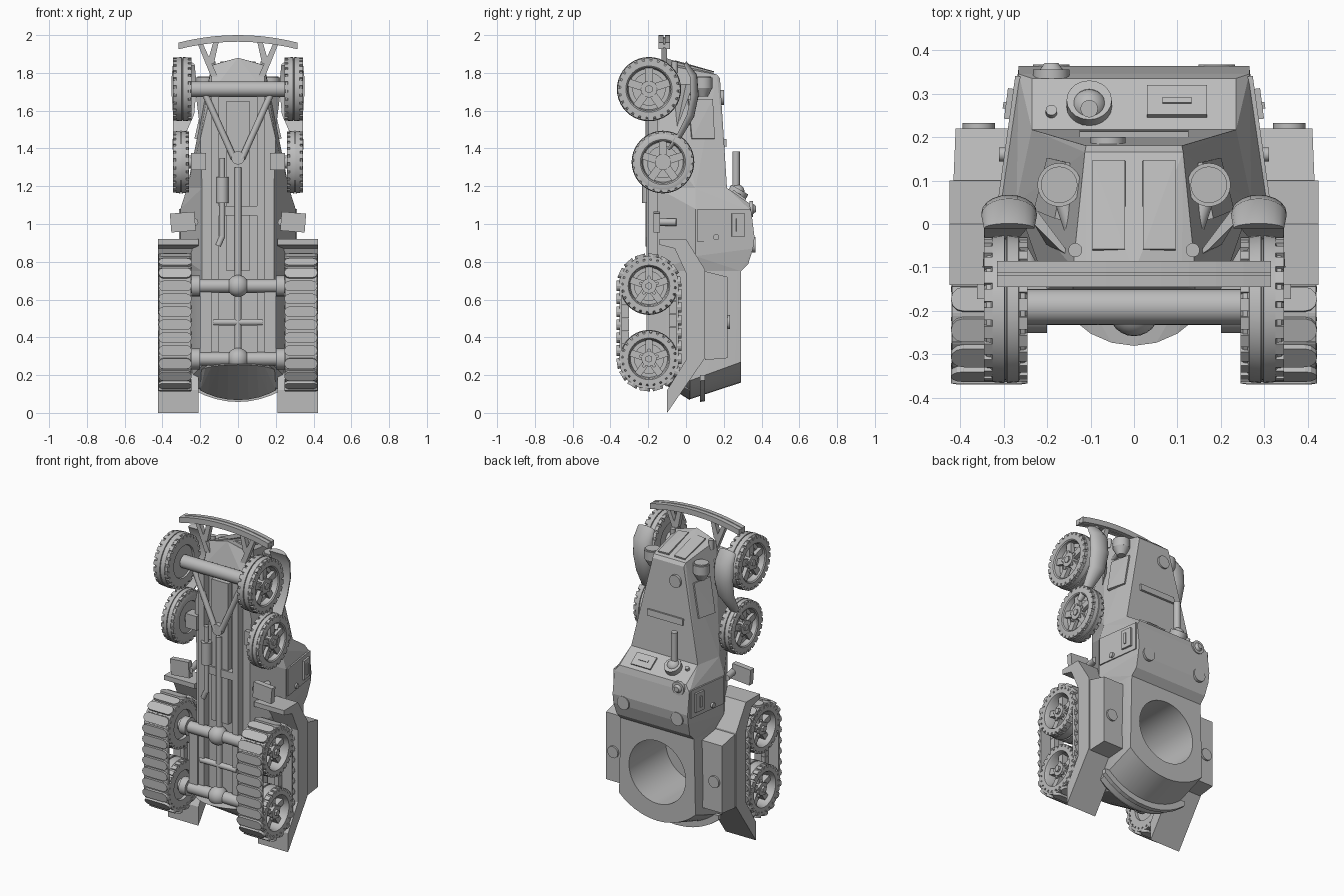
import bpy, bmesh, math
from mathutils import Vector, Matrix

cube = bpy.data.objects.get("Cube")
if cube:
    bpy.data.objects.remove(cube)

paint = bpy.data.materials.new("plain grey")
paint.use_nodes = True
GREY = (0.5, 0.5, 0.5, 1)
paint.diffuse_color = GREY
paint.node_tree.nodes["Principled BSDF"].inputs["Base Color"].default_value = GREY


def finish(name, bm, both=False, smooth=False):
    """Turn a bmesh into an object, optionally with its twin across x = 0."""
    bmesh.ops.recalc_face_normals(bm, faces=bm.faces[:])
    if both:
        twin = bmesh.ops.duplicate(bm, geom=bm.verts[:] + bm.edges[:] + bm.faces[:])["geom"]
        bmesh.ops.scale(bm, vec=(-1, 1, 1), verts=[g for g in twin if isinstance(g, bmesh.types.BMVert)])
        bmesh.ops.reverse_faces(bm, faces=[g for g in twin if isinstance(g, bmesh.types.BMFace)])
    mesh = bpy.data.meshes.new(name)
    bm.to_mesh(mesh)
    bm.free()
    mesh.materials.append(paint)
    obj = bpy.data.objects.new(name, mesh)
    bpy.context.collection.objects.link(obj)
    if smooth:
        bpy.ops.object.select_all(action="DESELECT")
        obj.select_set(True)
        bpy.context.view_layer.objects.active = obj
        bpy.ops.object.shade_smooth_by_angle(angle=math.radians(35))
    return obj


def hull(name, points, symmetric=True, both=False):
    bm = bmesh.new()
    for x, y, z in points:
        bm.verts.new((x, y, z))
        if symmetric and x:
            bm.verts.new((-x, y, z))
    bmesh.ops.convex_hull(bm, input=bm.verts[:])
    bmesh.ops.dissolve_limit(bm, angle_limit=0.02, verts=bm.verts[:], edges=bm.edges[:])
    return finish(name, bm, both)


def thicken(bm, outline, offset):
    """Extrude a flat outline by an offset."""
    new = bmesh.ops.extrude_face_region(bm, geom=[bm.faces.new([bm.verts.new(p) for p in outline])])["geom"]
    bmesh.ops.translate(bm, vec=offset, verts=[g for g in new if isinstance(g, bmesh.types.BMVert)])


def put_rod(bm, a, b, r, r2=None, seg=20):
    a, b = Vector(a), Vector(b)
    turn = (b - a).to_track_quat("Z", "Y").to_matrix().to_4x4()
    bmesh.ops.create_cone(bm, cap_ends=True, segments=seg, radius1=r, radius2=r if r2 is None else r2,
                          depth=(b - a).length, matrix=Matrix.Translation((a + b) / 2) @ turn)


def rod(name, a, b, r, r2=None, both=False, seg=20):
    bm = bmesh.new()
    put_rod(bm, a, b, r, r2, seg)
    return finish(name, bm, both, True)


def put_box(bm, centre, size, turn=Matrix()):
    bmesh.ops.create_cube(bm, size=1, matrix=Matrix.Translation(centre) @ turn @ Matrix.Diagonal((*size, 1)))


def box(name, centre, size, both=False, angle=0):
    bm = bmesh.new()
    put_box(bm, centre, size, Matrix.Rotation(angle, 4, "Y"))
    return finish(name, bm, both)


def ball(name, centre, r):
    bm = bmesh.new()
    bmesh.ops.create_uvsphere(bm, u_segments=24, v_segments=14, radius=r, matrix=Matrix.Translation(centre))
    return finish(name, bm, False, True)


def plate(name, corners, depth=0.009, both=False):
    """A raised panel lying on a sloping surface."""
    pts = [Vector(c) for c in corners]
    n = (pts[1] - pts[0]).cross(pts[2] - pts[0]).normalized() * depth
    return hull(name, [p + s * n for p in pts for s in (-1, 1)], False, both)


def wheel(name, centre, r, width):
    """Notched tyre, deep rim and five spokes, on both sides."""
    bm = bmesh.new()
    c, seg = Vector(centre), 40
    section = [(-.5, .6), (-.5, .88), (-.44, .93), (-.34, .94), (-.3, .985), (-.03, 1), (-.02, .96), (.02, .96), (.03, 1),
               (.3, .985), (.34, .94), (.44, .93), (.5, .88), (.5, .72), (.44, .68), (.1, .64), (.1, .5)]
    rings = [[bm.verts.new(c + Vector((x * width, k * r * math.cos(t), k * r * math.sin(t)))) for x, k in section]
             for t in (math.tau * i / seg for i in range(seg))]
    for i, ring in enumerate(rings):
        after = rings[(i + 1) % seg]
        for j in range(len(section)):
            k = (j + 1) % len(section)
            bm.faces.new((ring[j], ring[k], after[k], after[j]))
    X = Vector((1, 0, 0))
    put_rod(bm, c - X * width * .4, c, r * .66, seg=seg)
    put_rod(bm, c, c + X * width * .42, r * .26)
    put_rod(bm, c, c + X * width * .5, r * .13, seg=6)
    for i in range(5):
        turn = Matrix.Rotation(math.tau * i / 5, 4, "X")
        put_box(bm, c + turn @ Vector((width * .2, 0, r * .42)), (width * .25, r * .24, r * .5), turn)
        put_rod(bm, c + turn @ Vector((0, 0, r * .3)), c + turn @ Vector((width * .4, 0, r * .3)), r * .06, seg=6)
    for i in range(24):
        for side in (-1, 1):
            turn = Matrix.Rotation(math.tau * (i + side / 4) / 24, 4, "X")
            put_box(bm, c + turn @ Vector((side * width * .4, 0, r * .92)), (width * .2, r * .17, r * .11), turn)
    return finish(name, bm, True, True)


def tail_arc(y, z, radius, xs=(0, .055, .11, .16, .2, .235, .27)):
    """Points of the rounded tail at one height of the body."""
    return [(x, y, z + radius - math.sqrt(radius ** 2 - x * x)) for x in xs]


# armoured body
hull("bonnet", [(.11, -.1, 1.85), (0, -.11, 1.88), (.14, -.1, 1.84), (.113, .165, 1.79), (.11, .18, 1.77), (.14, -.15, 1.7),
                (.235, .217, 1.19), (.27, .05, 1.19), (.19, -.15, 1.19), (.2, -.15, 1.45)])
hull("cab", [(.235, .217, 1.19), (.235, .335, 1.11), (.265, .345, 1.07), (.265, .363, .93), (.265, .355, .87), (.258, .33, .79),
             (.26, .29, .75), (.305, .05, 1.08), (.305, .05, .83), (.27, .05, 1.19), (.285, .05, .75), (.19, -.15, 1.19),
             (.19, -.15, .75)])
rear = hull("turret_base", tail_arc(.29, .16, .39) + tail_arc(.02, .072, .42)
            + [(.26, .29, .75), (.285, .05, .75), (.19, -.15, .75), (.19, -.15, .25)])
RIM = (0, .06, .12, .18, .24, .3)
hull("rear_rim", tail_arc(.075, .058, .46, RIM) + tail_arc(.1, .062, .46, RIM) + [(.3, .075, .2), (.3, .1, .2)])
belly = [(.2 * math.sin(a), -.07 - .21 * math.cos(a), .22 + .035 * math.cos(a)) for a in (math.pi * k / 12 for k in range(7))]
hull("rear_belly", tail_arc(.02, .068, .42, (0, .055, .11, .16, .2)) + belly + [(.2, .02, .25), (.15, -.1, .27)])

# open turret well
well = rod("turret_well_cutter", (0, -.08, .47), (0, .6, .47), .2, seg=48)
cut = rear.modifiers.new("well", "BOOLEAN")
cut.object, cut.solver = well, "EXACT"
bpy.ops.object.select_all(action="DESELECT")
rear.select_set(True)
bpy.context.view_layer.objects.active = rear
bpy.ops.object.modifier_apply(modifier="well")
bpy.data.objects.remove(well)
bpy.ops.object.shade_smooth_by_angle(angle=math.radians(30))

# rear fenders and stowage boxes
bm = bmesh.new()
thicken(bm, [(.21, y, z) for y, z in [(-.14, .92), (0, .92), (.1, .76), (.1, .29), (-.1, 0), (-.1, .12), (0, .28),
                                      (0, .74), (-.06, .87), (-.14, .89)]], (.214, 0, 0))
finish("rear_fender", bm, True)
hull("stowage_box", [(x, y, z) for x, y, z in [(.25, .22, .72), (.41, .22, .72), (.25, .1, .75), (.415, .1, .75),
                     (.25, .22, .29), (.41, .22, .29), (.25, .1, .28), (.415, .1, .28)]], False, True)
rod("box_cap", (.357, .21, .48), (.357, .232, .48), .037, both=True)

# chassis
box("frame_rail", (.12, -.15, .98), (.04, .1, 1.44), True)
box("cross_member", (0, -.17, 1.07), (.26, .05, .05))
box("floor_spine", (0, -.16, 1.2), (.12, .05, .9))
box("suspension_block", (.17, -.15, .48), (.06, .12, .34), True)
box("frame_arm", (.21, -.14, 1.33), (.08, .07, .09), True)
for z in (.672, .286):
    rod("rear_axle", (-.3, -.196, z), (.3, -.196, z), .036)
    rod("axle_flange", (.2, -.196, z), (.245, -.196, z), .055, both=True)
    ball("differential", (0, -.2, z), .058)
rod("front_axle", (-.25, -.19, 1.714), (.25, -.19, 1.714), .041)
rod("rear_cross_tube", (-.13, -.19, .48), (.13, -.19, .48), .018)
rod("drive_shaft", (0, -.19, .29), (0, -.19, 1.3), .018)
rod("tow_frame", (.175, -.195, 1.69), (.02, -.2, 1.345), .017, both=True)
rod("tow_eye", (0, -.215, 1.35), (0, -.18, 1.35), .035)
rod("middle_stub", (.18, -.122, 1.328), (.27, -.122, 1.328), .035, both=True)
rod("muffler", (-.083, -.2, 1.11), (-.083, -.2, 1.25), .032)
rod("exhaust_pipe", (-.083, -.2, .93), (-.083, -.2, 1.35), .015)
rod("exhaust_tip", (-.083, -.2, .935), (-.105, -.2, .885), .015)

# wheels and tracks
wheel("front_wheel", (.295, -.196, 1.714), .17, .1)
wheel("middle_wheel", (.302, -.122, 1.328), .166, .085)
for z in (.286, .672):
    wheel("rear_wheel", (.335, -.196, z), .153, .17)

Y0, Z0, Z1 = -.196, .286, .672
ARC = math.pi * .16
LOOP = 2 * (ARC + Z1 - Z0)


def track_point(s):
    """Position and outward angle along the track loop."""
    run = Z1 - Z0
    if s < run:
        return Y0 + .16, Z0 + s, 0
    if s < run + ARC:
        t = (s - run) / .16
        return Y0 + .16 * math.cos(t), Z1 + .16 * math.sin(t), t
    if s < 2 * run + ARC:
        return Y0 - .16, Z1 - (s - run - ARC), math.pi
    t = math.pi + (s - 2 * run - ARC) / .16
    return Y0 + .16 * math.cos(t), Z0 + .16 * math.sin(t), t


bm = bmesh.new()
COUNT = 26
for i in range(COUNT):
    y, z, t = track_point(LOOP * i / COUNT)
    turn = Matrix.Rotation(t, 4, "X")
    mid = Vector((.333, y, z))
    out = turn @ Vector((0, .011, 0))
    put_box(bm, mid, (.115, .022, .056), turn)
    put_box(bm, mid - out, (.17, .014, .072), turn)
    put_box(bm, mid - out * 3, (.03, .04, .066), turn)
    for end in (-1, 1):
        at = mid + Vector((end * .06, 0, 0))
        put_rod(bm, at - out, at + out, .028, seg=12)
finish("track_pads", bm, True)

# front mudguards: tapering rounded crescents
bm = bmesh.new()
rings = []
for x, y, z, half, rise, lean in [(.287, -.01, 1.84, .058, .025, 1.1), (.287, .02, 1.78, .064, .04, .25), (.287, .025, 1.68, .064, .042, 0),
                                  (.288, .005, 1.58, .056, .04, -.3), (.31, -.045, 1.48, .034, .03, -.6), (.332, -.1, 1.4, .016, .016, -.7)]:
    rings.append([bm.verts.new((x + half * math.cos(a), y + rise * math.sin(a) * math.cos(lean),
                                z + rise * math.sin(a) * math.sin(lean))) for a in (math.pi * k / 10 for k in range(11))])
for a, b in zip(rings, rings[1:]):
    for k in range(11):
        n = (k + 1) % 11
        bm.faces.new((a[k], a[n], b[n], b[k]))
bm.faces.new(rings[0])
bm.faces.new(rings[-1])
finish("front_mudguard", bm, True, True)
hull("mudguard_brace", [(.14, -.08, 1.74), (.17, -.06, 1.74), (.23, .04, 1.74), (.23, .0, 1.74), (.15, -.08, 1.5), (.2, -.05, 1.5)],
     False, True)

# curved twin-rail bumper on forked stays
bm = bmesh.new()
xs = [-.315 + .063 * i for i in range(11)]
for y in (-.145, -.112):
    thicken(bm, [(x, y, 2 - .4 * x * x) for x in xs] + [(x, y, 1.965 - .4 * x * x) for x in reversed(xs)], (0, .027, 0))
thicken(bm, [(x, -.12, 1.99 - .4 * x * x) for x in xs] + [(x, -.12, 1.975 - .4 * x * x) for x in reversed(xs)], (0, .01, 0))
finish("bumper_rails", bm)
bm = bmesh.new()
for foot, tip in [((.125, 1.78), (.2, 1.955)), ((.145, 1.85), (.115, 1.97))]:
    thicken(bm, [(foot[0] - .018, -.13, foot[1]), (foot[0] + .018, -.13, foot[1]),
                 (tip[0] + .014, -.13, tip[1]), (tip[0] - .014, -.13, tip[1])], (0, .03, 0))
finish("bumper_stays", bm, True)

# headlamps
rod("headlamp", (.172, .09, 1.72), (.172, .09, 1.775), .05, both=True, seg=32)
rod("headlamp_lens", (.172, .09, 1.77), (.172, .09, 1.782), .042, both=True, seg=32)
rod("headlamp_back", (.172, .09, 1.675), (.172, .09, 1.72), .025, .05, True)
rod("headlamp_stalk", (.17, .07, 1.7), (.14, -.02, 1.7), .018, both=True)
rod("marker_lamp", (.135, -.06, 1.8), (.135, -.06, 1.86), .016, both=True)

# panels on the bonnet, nose, cab sides and windscreen
plate("grille_door", [(.02, -.06, 1.858), (.095, -.06, 1.85), (.095, .145, 1.797), (.02, .145, 1.8)], both=True)
plate("bonnet_side_panel", [(.17, .01, 1.66), (.145, .14, 1.66), (.188, .15, 1.45), (.218, .03, 1.45)], .013, True)
plate("bonnet_vent", [(-.125, .2, 1.45), (.125, .2, 1.45), (.125, .203, 1.41), (-.125, .203, 1.41)], .013)
plate("cab_door", [(.306, .06, 1.08), (.267, .34, 1.08), (.267, .34, .905), (.306, .06, .905)], .006, True)
plate("side_hatch", [(.281, .24, 1.055), (.272, .31, 1.055), (.272, .31, .935), (.281, .24, .935)], .018, True)
plate("side_slot", [(.294, .265, 1.03), (.292, .28, 1.03), (.292, .28, .96), (.294, .265, .96)], .008, True)
plate("driver_hatch", [(.03, .245, 1.171), (.168, .245, 1.171), (.168, .312, 1.122), (.03, .312, 1.122)], .012)
plate("driver_slot", [(.066, .274, 1.158), (.132, .274, 1.158), (.132, .287, 1.149), (.066, .287, 1.149)], .009)
rod("cab_side_knob", (.27, .16, .93), (.31, .16, .93), .016, both=True)

# ball-mounted gun and lids
rod("gun_collar", (-.103, .255, 1.13), (-.103, .285, 1.182), .052)
ball("gun_ball", (-.103, .27, 1.17), .04)
rod("gun_barrel", (-.103, .265, 1.17), (-.103, .265, 1.385), .02)
rod("sight_port", (-.19, .25, 1.155), (-.19, .262, 1.18), .013)
for name, x, y, z, r in [("roof_cap_left", .19, .345, .89, .042), ("roof_cap_right", -.19, .345, .89, .042),
                         ("bonnet_cap", -.06, .178, 1.67, .04)]:
    rod(name, (x, y, z), (x, y + .022, z), r)
rod("periscope_base", (-.19, .335, 1.08), (-.19, .355, 1.08), .042)
rod("periscope", (-.19, .35, 1.08), (-.19, .37, 1.08), .03, .016)

# side steps
box("side_step", (.292, -.155, 1.01), (.13, .035, .1), True, .08)
rod("step_bracket", (.23, -.16, 1.01), (.25, -.05, 1.01), .02, both=True)
